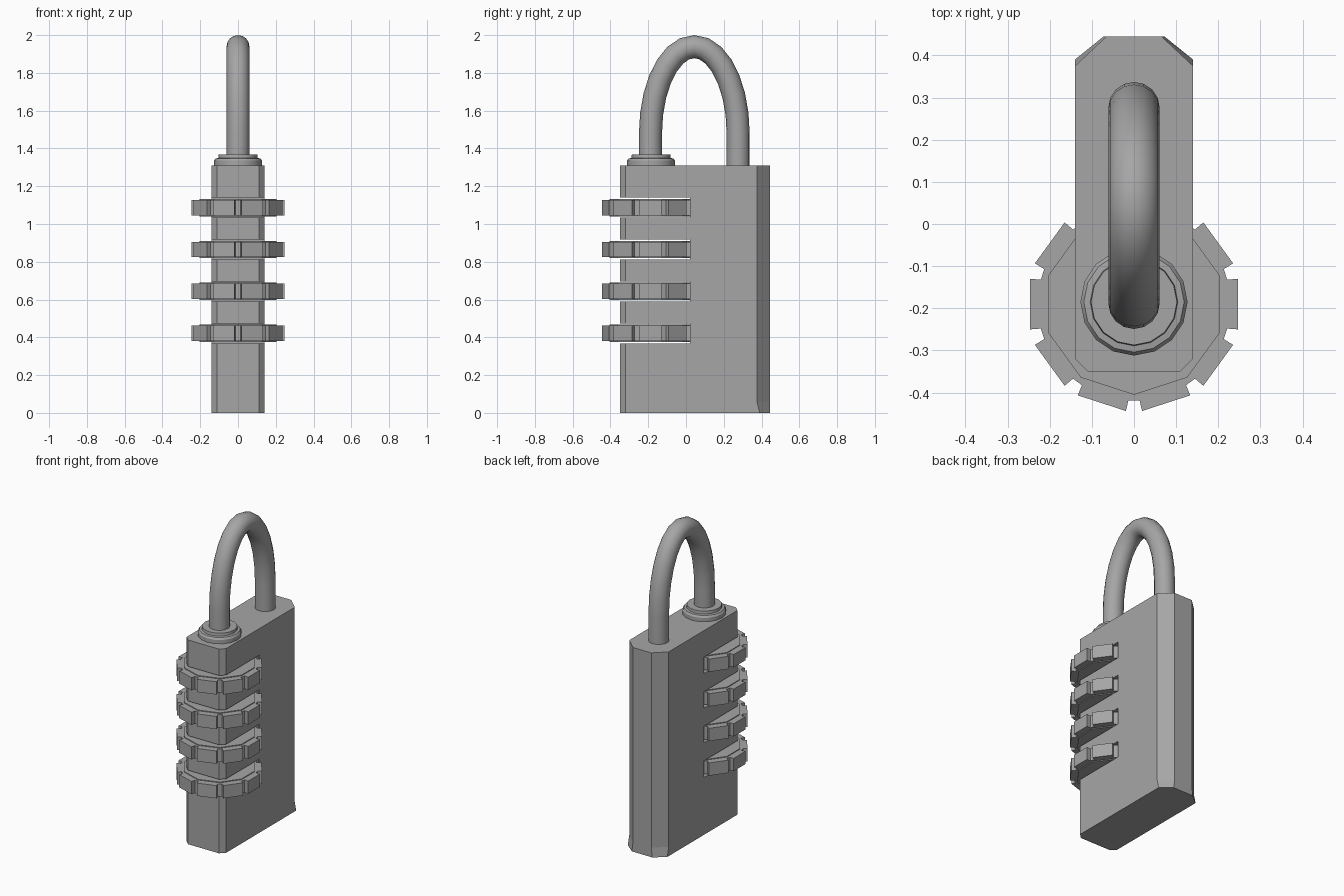
import bpy, bmesh
from math import sin, cos, pi, radians
from mathutils import Matrix, Vector

if "Cube" in bpy.data.objects:
    bpy.data.objects.remove(bpy.data.objects["Cube"])

steel = bpy.data.materials.new("grey steel")
steel.use_nodes = True
steel.diffuse_color = (0.38, 0.38, 0.38, 1)
steel.node_tree.nodes["Principled BSDF"].inputs["Base Color"].default_value = (0.38, 0.38, 0.38, 1)


def loft(name, rings):
    """Closed solid through matching rings of points, bottom to top."""
    bm = bmesh.new()
    loops = [[bm.verts.new(p) for p in ring] for ring in rings]
    n = len(loops[0])
    for a, b in zip(loops, loops[1:]):
        for i in range(n):
            j = (i + 1) % n
            bm.faces.new((a[i], a[j], b[j], b[i]))
    bm.faces.new(loops[0][::-1])
    bm.faces.new(loops[-1])
    bmesh.ops.recalc_face_normals(bm, faces=bm.faces)
    mesh = bpy.data.meshes.new(name)
    bm.to_mesh(mesh)
    bm.free()
    mesh.materials.append(steel)
    obj = bpy.data.objects.new(name, mesh)
    bpy.context.collection.objects.link(obj)
    return obj


def activate(obj):
    bpy.ops.object.select_all(action="DESELECT")
    obj.select_set(True)
    bpy.context.view_layer.objects.active = obj


def prism(name, outline, z0, z1):
    return loft(name, [[(x, y, z) for x, y in outline] for z in (z0, z1)])


def circle(r, n, cy, phase=0.0):
    return [(r * cos(phase + 2 * pi * i / n), cy + r * sin(phase + 2 * pi * i / n)) for i in range(n)]


# Case: chamfered block whose rear corners flare out at the foot
def case_ring(z, shoulder, back):
    half = [(0.11, -0.35), (0.14, -0.32), (0.14, shoulder), (back, 0.445)]
    full = half + [(-x, y) for x, y in reversed(half)]
    return [(x, y, z) for x, y in full]


case = loft("case", [case_ring(0, 0.39, 0.072), case_ring(0.06, 0.375, 0.065),
                     case_ring(1.31, 0.375, 0.065)])

# Dial slots, cut through the front of the case
dial_heights = [0.421 + 0.222 * i for i in range(4)]
for z in dial_heights:
    cutter = prism("slot_cutter", [(-0.3, -0.6), (0.3, -0.6), (0.3, 0.02), (-0.3, 0.02)],
                   z - 0.053, z + 0.053)
    cutter.hide_render = True
    mod = case.modifiers.new("slot", "BOOLEAN")
    mod.operation, mod.solver, mod.object = "DIFFERENCE", "EXACT", cutter
    activate(case)
    bpy.ops.object.modifier_apply(modifier=mod.name)
    bpy.data.objects.remove(cutter)

# Dials: ten-sided core with a ten-toothed rim
dial_y = -0.19
tooth = [(0.221, -0.058), (0.247, -0.06), (0.247, 0.06), (0.221, 0.058)]
rim = []
for k in range(10):
    turn = Matrix.Rotation(k * pi / 5, 2)
    for p in tooth:
        v = turn @ Vector(p)
        rim.append((v.x, v.y + dial_y))
for i, z in enumerate(dial_heights, 1):
    prism(f"dial_rim_{i}", rim, z - 0.041, z + 0.041)
    prism(f"dial_core_{i}", circle(0.215, 10, dial_y, pi / 10), z - 0.046, z + 0.046)

# Stepped collar around the front shackle leg
collar_profile = [(0.127, 1.30), (0.127, 1.335), (0.119, 1.347), (0.104, 1.349), (0.102, 1.367)]
collar = loft("collar", [[(x, y, z) for x, y in circle(r, 16, -0.185)] for r, z in collar_profile])

# Shackle: round bar along a tall half ellipse with straight legs
curve = bpy.data.curves.new("shackle", "CURVE")
curve.dimensions = "3D"
curve.bevel_depth = 0.061
curve.bevel_resolution = 6
curve.use_fill_caps = True
mid_y, half_span, spring, rise = 0.044, 0.232, 1.48, 0.459
path = [(mid_y - half_span, 1.28)]
path += [(mid_y - half_span * cos(pi * i / 14), spring + rise * sin(pi * i / 14)) for i in range(15)]
path += [(mid_y + half_span, 1.28)]
spline = curve.splines.new("POLY")
spline.points.add(len(path) - 1)
for point, (y, z) in zip(spline.points, path):
    point.co = (0, y, z, 1)
curve.materials.append(steel)
shackle = bpy.data.objects.new("shackle", curve)
bpy.context.collection.objects.link(shackle)
activate(shackle)
bpy.ops.object.convert(target="MESH")
bpy.ops.object.shade_smooth_by_angle(angle=radians(40))
activate(collar)
bpy.ops.object.shade_smooth_by_angle(angle=radians(30))
